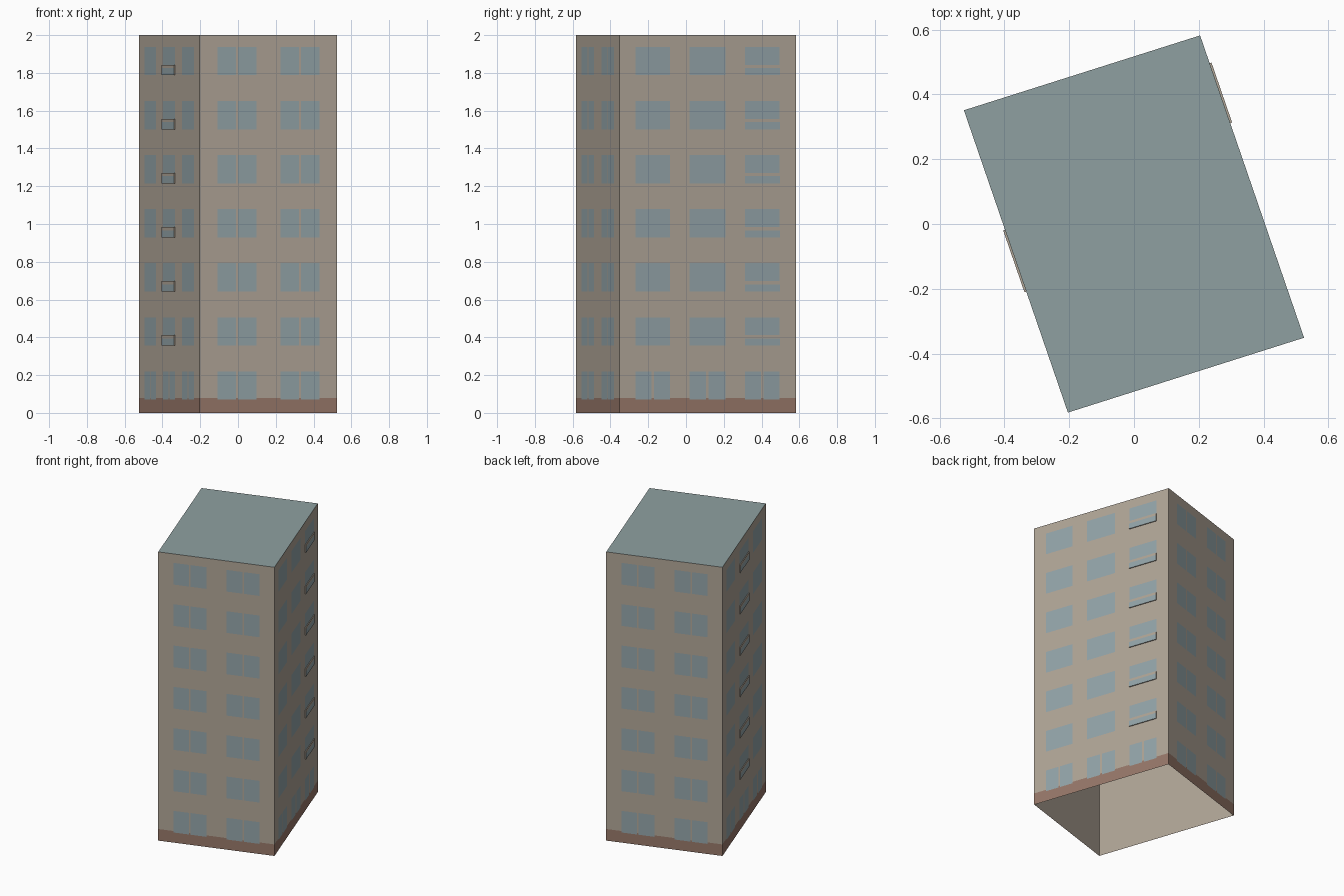
import bpy
import bmesh
from mathutils import Vector

if "Cube" in bpy.data.objects:
    bpy.data.objects.remove(bpy.data.objects["Cube"], do_unlink=True)


def make_material(name, srgb):
    colour = [(c / 255) ** 2.2 for c in srgb] + [1.0]
    mat = bpy.data.materials.new(name)
    mat.use_nodes = True
    mat.diffuse_color = colour
    mat.node_tree.nodes["Principled BSDF"].inputs["Base Color"].default_value = colour
    return mat


PLASTER, GLASS, BRICK, ROOF = range(4)
MATERIALS = [
    make_material("beige plaster", (175, 164, 150)),
    make_material("blue grey glass", (146, 163, 168)),
    make_material("brown plinth", (150, 119, 105)),
    make_material("grey green roof", (141, 159, 160)),
]

HEIGHT, PLINTH = 2.0, 0.08
FLOORS = [0.07 + 0.2863 * i for i in range(7)]
WINDOW_H = 0.15

# Plan corners, counter-clockwise from the front left
A, B = Vector((-0.204, -0.582, 0)), Vector((0.525, -0.351, 0))
CORNERS = [A, B, -A, -B]


def finish(name, bm):
    bmesh.ops.recalc_face_normals(bm, faces=bm.faces[:]) if name.startswith("balcony") else None
    mesh = bpy.data.meshes.new(name)
    bm.to_mesh(mesh)
    bm.free()
    for mat in MATERIALS:
        mesh.materials.append(mat)
    obj = bpy.data.objects.new(name, mesh)
    bpy.context.collection.objects.link(obj)
    return obj


def wall(name, p, q, columns, split_floors):
    """Wall cut along window edges, each cell coloured by what lies there."""
    gaps = [((a + b) / 2 - 0.007, (a + b) / 2 + 0.007) for a, b in columns]
    us = sorted({0, 1, *(u for pair in columns + gaps for u in pair)})
    zs = sorted({0, PLINTH, HEIGHT, *(z + d for z in FLOORS for d in (0, WINDOW_H))})
    bm = bmesh.new()
    rows = [[bm.verts.new(p.lerp(q, u) + Vector((0, 0, z))) for u in us] for z in zs]

    def colour(u, z):
        floor = next((i for i, f in enumerate(FLOORS) if f < z < f + WINDOW_H), None)
        in_column = any(a < u < b for a, b in columns)
        in_gap = any(a < u < b for a, b in gaps) and floor in split_floors
        if floor is not None and in_column and not in_gap:
            return GLASS
        return BRICK if z < PLINTH else PLASTER

    for j in range(len(zs) - 1):
        for i in range(len(us) - 1):
            face = bm.faces.new((rows[j][i], rows[j][i + 1], rows[j + 1][i + 1], rows[j + 1][i]))
            face.material_index = colour((us[i] + us[i + 1]) / 2, (zs[j] + zs[j + 1]) / 2)
    finish(name, bm)


def balcony(name, p, q, u0, u1, z):
    """Shallow parapet: glass-coloured front with a plaster rail on top."""
    along = (q - p).normalized()
    out = Vector((along.y, -along.x, 0)) * 0.006
    bm = bmesh.new()
    levels = []
    for h in (z, z + 0.038, z + 0.055):
        ring = [p.lerp(q, u0), p.lerp(q, u0) + out, p.lerp(q, u1) + out, p.lerp(q, u1)]
        levels.append([bm.verts.new(v + Vector((0, 0, h))) for v in ring])
    for k in range(2):
        for i in range(4):
            n = (i + 1) % 4
            face = bm.faces.new((levels[k][i], levels[k][n], levels[k + 1][n], levels[k + 1][i]))
            face.material_index = GLASS if k == 0 and i == 1 else PLASTER
    bm.faces.new(levels[0])
    bm.faces.new(levels[2])
    finish(name, bm)


# Outer walls
short_columns = [(0.13, 0.415), (0.588, 0.873)]
long_columns = [(0.09, 0.285), (0.395, 0.6), (0.71, 0.908)]
every_floor = range(len(FLOORS))
sides = {
    "front_wall": (0, short_columns, every_floor),
    "left_wall": (1, long_columns, [0]),
    "back_wall": (2, short_columns, every_floor),
    "right_wall": (3, long_columns, [0]),
}
for name, (i, columns, split) in sides.items():
    wall(name, CORNERS[i], CORNERS[(i + 1) % 4], columns, split)

# Balconies on the upper floors of both long sides
for side, i, (u0, u1) in (("left", 1, long_columns[2]), ("right", 3, long_columns[1])):
    for n, z in enumerate(FLOORS[1:]):
        balcony(f"balcony_{side}_{n + 1}", CORNERS[i], CORNERS[(i + 1) % 4], u0, u1, z)

# Flat roof
bm = bmesh.new()
bm.faces.new([bm.verts.new(c + Vector((0, 0, HEIGHT))) for c in CORNERS]).material_index = ROOF
finish("roof", bm)

# Plain inner lining, open at the bottom
bm = bmesh.new()
low, high = ([bm.verts.new(c * 0.994 + Vector((0, 0, z))) for c in CORNERS] for z in (0, HEIGHT - 0.004))
for i in range(4):
    n = (i + 1) % 4
    bm.faces.new((low[n], low[i], high[i], high[n]))
bm.faces.new(high[::-1])
finish("inner_lining", bm)
